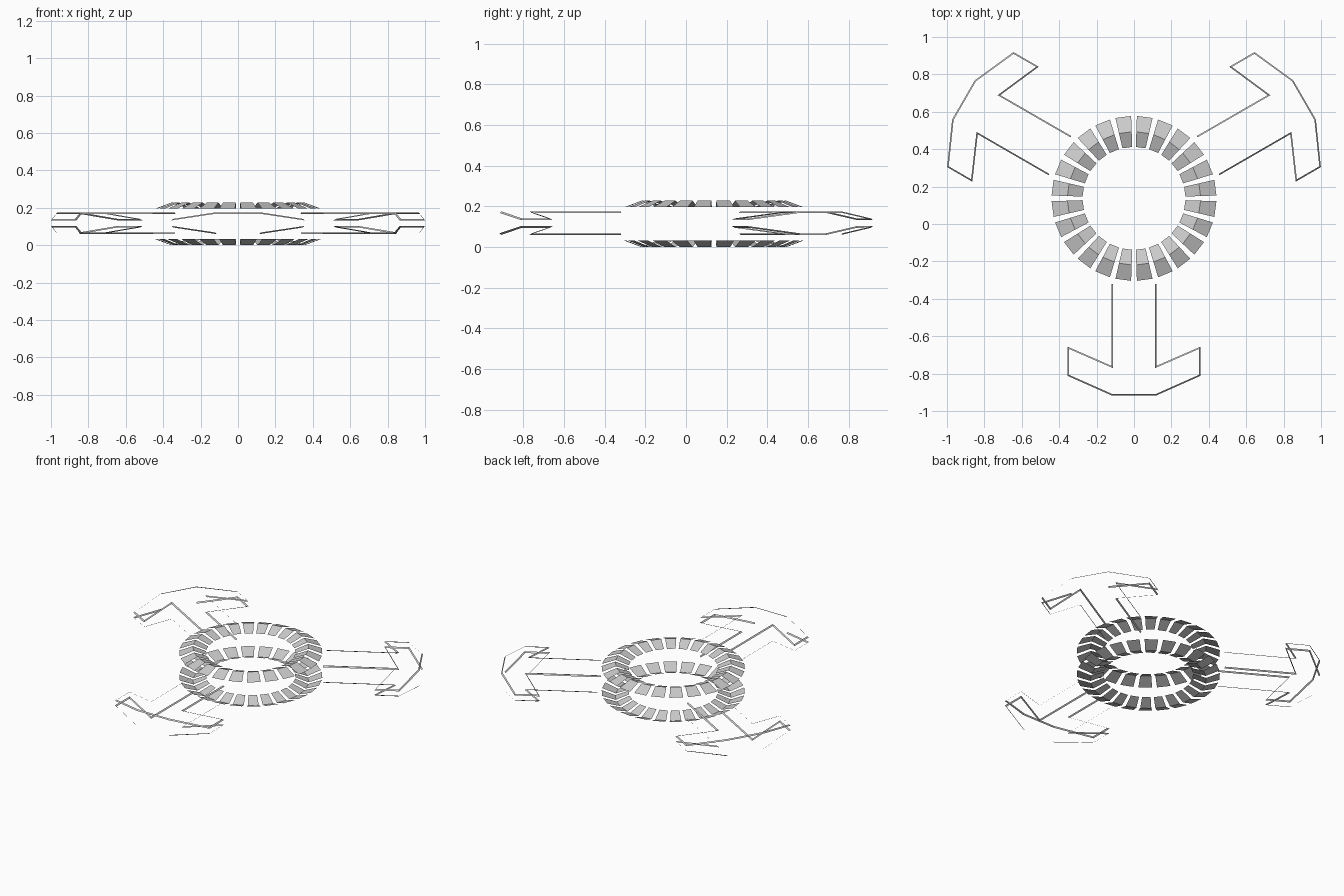
import bpy, bmesh
from math import sin, cos, radians
from mathutils import Vector, Matrix

if "Cube" in bpy.data.objects:
    bpy.data.objects.remove(bpy.data.objects["Cube"])

CY = 0.137        # y of the hub centre
MID = 0.114       # mid height of the tooth rings
ARM_MID = 0.118   # mid height of the arms
TEETH = 24
W = 0.008         # width of the chamfer strips


def make_object(name, build):
    bm = bmesh.new()
    build(bm)
    mesh = bpy.data.meshes.new(name)
    bm.to_mesh(mesh)
    bm.free()
    obj = bpy.data.objects.new(name, mesh)
    bpy.context.collection.objects.link(obj)
    return obj


def strip(bm, rows, flip):
    """Join consecutive rows of points with quads."""
    rows = [[bm.verts.new(p) for p in r] for r in rows]
    for a, b in zip(rows, rows[1:]):
        for i in range(len(a) - 1):
            f = [a[i], b[i], b[i + 1], a[i + 1]]
            bm.faces.new(f[::-1] if flip else f)


# Ring of ridged teeth: outer slope, ridge, inner slope
def tooth_ring(side):
    profile = [(0.441, 0.082), (0.356, 0.114), (0.275, 0.082)]

    def build(bm):
        for i in range(TEETH):
            mid = (i + 0.5) * 360 / TEETH
            rows = []
            for a in (radians(mid - 5.5), radians(mid + 5.5)):
                rows.append([(r * cos(a), CY + r * sin(a), MID + side * h)
                             for r, h in profile])
            strip(bm, rows, side < 0)
    return build


# Half outline of one hammer-shaped arm: x, y from hub centre, height from mid
HALF = [(0.121, -0.457, 0.050), (0.121, -0.895, 0.050), (0.355, -0.793, 0.015),
        (0.355, -0.949, 0.015), (0.121, -1.053, 0.050)]


def inward(a, b):
    """Unit normal of a segment, pointing into the clockwise outline."""
    d = (b - a).to_2d().normalized()
    return Vector((d.y, -d.x))


# Chamfer strip along the edge of one arm; the lower one is open at the tip
def arm_edge(side, turn):
    path = [Vector(p) for p in HALF]
    path += [Vector((-p.x, p.y, p.z)) for p in reversed(path)]
    rot = Matrix.Rotation(radians(turn), 4, 'Z')
    normals = [inward(a, b) for a, b in zip(path, path[1:])]

    def build(bm):
        rows = []
        for i, p in enumerate(path):
            n1 = normals[max(i - 1, 0)]
            n2 = normals[min(i, len(normals) - 1)]
            m = (n1 + n2) / (1 + n1.dot(n2)) * W
            rows.append([rot @ Vector((q.x, q.y, q.z * side)) + Vector((0, CY, ARM_MID))
                         for q in (p, p + Vector((m.x, m.y, W)))])
        half = len(HALF)
        for part in ([rows] if side > 0 else [rows[:half], rows[half:]]):
            strip(bm, part, side > 0)
    return build


for label, side in (("upper", 1), ("lower", -1)):
    make_object(label + "_tooth_ring", tooth_ring(side))
    for n, turn in enumerate((0, 120, 240)):
        make_object(f"{label}_arm_edge_{n + 1}", arm_edge(side, turn))
